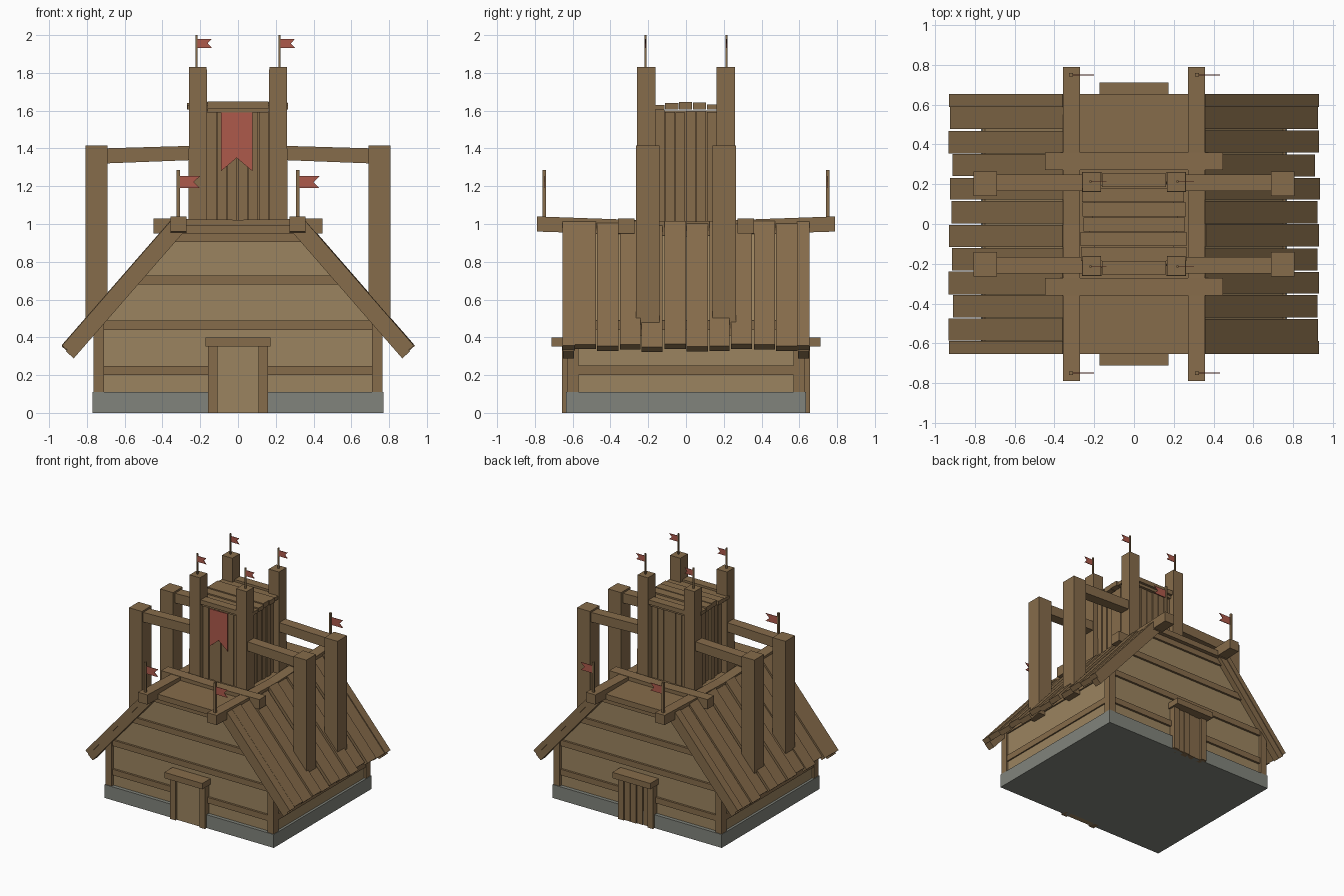
import bpy, bmesh, math, random
from mathutils import Vector

if "Cube" in bpy.data.objects:
    bpy.data.objects.remove(bpy.data.objects["Cube"])

random.seed(4)


def mat(name, r, g, b):
    m = bpy.data.materials.new(name)
    m.diffuse_color = (r, g, b, 1)
    m.use_nodes = True
    m.node_tree.nodes["Principled BSDF"].inputs["Base Color"].default_value = m.diffuse_color
    return m


WOOD = mat("wood", 0.24, 0.15, 0.07)
WALL = mat("pale_boards", 0.33, 0.23, 0.115)
STONE = mat("stone", 0.22, 0.23, 0.2)
RED = mat("red_cloth", 0.42, 0.1, 0.07)
J = lambda a: random.uniform(-a, a)


def prism(name, pts, t0, t1, axis="y", m=WOOD, taper=1.0):
    """Extrude a 2D outline along an axis; taper scales the far end."""
    put = {"x": lambda u, v, t: (t, u, v), "y": lambda u, v, t: (u, t, v),
           "z": lambda u, v, t: (u, v, t)}[axis]
    cu = sum(p[0] for p in pts) / len(pts)
    cv = sum(p[1] for p in pts) / len(pts)
    bm = bmesh.new()
    a = [bm.verts.new(put(u, v, t0)) for u, v in pts]
    b = [bm.verts.new(put(cu + (u - cu) * taper, cv + (v - cv) * taper, t1)) for u, v in pts]
    bm.faces.new(a)
    bm.faces.new(b[::-1])
    for i in range(len(pts)):
        k = (i + 1) % len(pts)
        bm.faces.new((a[i], b[i], b[k], a[k]))
    bmesh.ops.recalc_face_normals(bm, faces=bm.faces)
    me = bpy.data.meshes.new(name)
    bm.to_mesh(me)
    bm.free()
    me.materials.append(m)
    ob = bpy.data.objects.new(name, me)
    bpy.context.collection.objects.link(ob)
    return ob


def box(name, x0, x1, y0, y1, z0, z1, m=WOOD, taper=1.0):
    return prism(name, [(x0, y0), (x1, y0), (x1, y1), (x0, y1)], z0, z1, "z", m, taper)


def span(a, b, s):
    """Mirror an interval when s is -1."""
    return (a, b) if s > 0 else (-b, -a)


# stone footing, wall body with gables, flat roof deck
box("stone_footing", -.77, .77, -.635, .635, 0, .11, STONE)
prism("house_body", [(-.75, .1), (.75, .1), (.75, .49), (.33, .96), (-.33, .96), (-.75, .49)], -.605, .605, "y", WALL)
box("roof_deck", -.36, .36, -.655, .655, .95, .995)

# corner posts and side rails
for sx in (1, -1):
    for sy in (1, -1):
        box("corner_post", *span(.71, .766, sx), *span(.57, .63, sy), .1, .48)
    for z in (.2, .44):
        box("side_rail", *span(.74, .761, sx), -.59, .59, z, z + .05)

# gable rails cut to the roof slope
for sy in (1, -1):
    for z in (.2, .44, .68, .905):
        h0, h1 = (min(.75, .87 - (q - .36) / 1.15) for q in (z, z + .048))
        prism("gable_rail", [(-h0, z), (h0, z), (h1, z + .048), (-h1, z + .048)], *span(.59, .622, sy))

# roof planks and rafters along the slope
down = Vector((.575, -.66)).normalized()
nrm = Vector((.66, .575)).normalized()
top, length = Vector((.36, 1.015)), .872


def slope_board(name, s, y0, y1, lift, thick, end):
    a = top + nrm * lift
    b = a + down * (length + end)
    pts = [a, b, b - nrm * thick, a - nrm * thick]
    prism(name, [(s * p.x, p.y) for p in pts], y0, y1)


for s in (1, -1):
    for i in range(10):
        y = -.59 + i * .118
        g = .003
        slope_board("roof_plank", s, y + g + J(.003), y + .118 - g + J(.003),
                    (-.012 if i % 2 else 0) + J(.004), .04, J(.012) - (.01 if i % 2 else 0))
    for sy in (1, -1):
        slope_board("edge_plank", s, *span(.588, .655, sy), -.002, .04, 0)
        slope_board("edge_rafter", s, *span(.592, .65, sy), -.038, .055, .01)

# doors front and back, with frame and lintel
for sy in (1, -1):
    for sx in (1, -1):
        box("door_post", *span(.108, .158, sx), *span(.6, .657, sy), 0, .37)
    box("door_lintel", -.173, .173, *span(.6, .712, sy), .352, .4)
    if sy < 0:
        box("front_door", -.11, .11, -.642, -.6, 0, .36, WALL)
    else:
        for i in range(4):
            box("back_door_plank", -.109 + i * .055, -.057 + i * .055, .6, .643 + J(.006), 0, .36)

# long roof beams with a slight sag, and cross beams
for s in (1, -1):
    prism("long_beam", [(-.79, .96), (0, .935), (.79, .96), (.79, 1.04), (0, 1.012), (-.79, 1.04)],
          *span(.272, .358, s), "x")
    prism("cross_beam", [(-.447, .95), (0, .945), (.447, .95), (.447, 1.03), (0, 1.022), (-.447, 1.03)],
          *span(.272, .36, s))

# tower corner posts, outer posts and bracing beams
for sx in (1, -1):
    for sy in (1, -1):
        box("tower_post", *span(.163, .262, sx), *span(.16, .262, sy), .95, 1.83, WOOD, .95)
        box("outer_post", *span(.69, .808, sx), *span(.14, .265, sy), .41, 1.415)
        prism("brace_beam", [(sx * .2, 1.34), (sx * .72, 1.32), (sx * .72, 1.4), (sx * .2, 1.415)],
              *span(.165, .248, sy))

# tower core and wall planks
box("tower_core", -.2, .2, -.2, .2, .95, 1.6)
for s in (1, -1):
    for i in range(6):
        a = -.166 + i * .0555
        box("tower_plank_y", a, a + .051, *span(.19, .217 + J(.007), s), .98, 1.6 + J(.01))
        box("tower_plank_x", *span(.19, .217 + J(.007), s), a, a + .051, .98, 1.6 + J(.01))
    box("tower_top_rail", -.162, .162, *span(.185, .255, s), 1.612, 1.648)
    box("tower_under_rail", -.162, .162, *span(.19, .235, s), 1.59, 1.612)

# tower roof planks
for i in range(5):
    y = -.185 + i * .074
    box("tower_roof_plank", -.262 + J(.008), .258 + J(.008), y, y + .07, 1.605, 1.638 + J(.01))


# flags
def flag(x, y, z0, z1, r, w, h, drop):
    box("flag_pole", x - r, x + r, y - r, y + r, z0, z1)
    t = z1 - drop
    prism("flag", [(x, t), (x + w, t), (x + w * .72, t - h / 2), (x + w, t - h), (x, t - h)],
          y - .002, y + .002, "y", RED)


for sx in (1, -1):
    for sy in (1, -1):
        flag(sx * .22, sy * .215, 1.8, 2.0, .005, .082, .048, .02)
        flag(sx * .317, sy * .75, 1.0, 1.285, .009, .115, .063, .032)

# hanging front banner
prism("front_banner", [(-.09, 1.59), (.076, 1.59), (.076, 1.28), (-.007, 1.35), (-.09, 1.28)],
      -.242, -.236, "y", RED)
